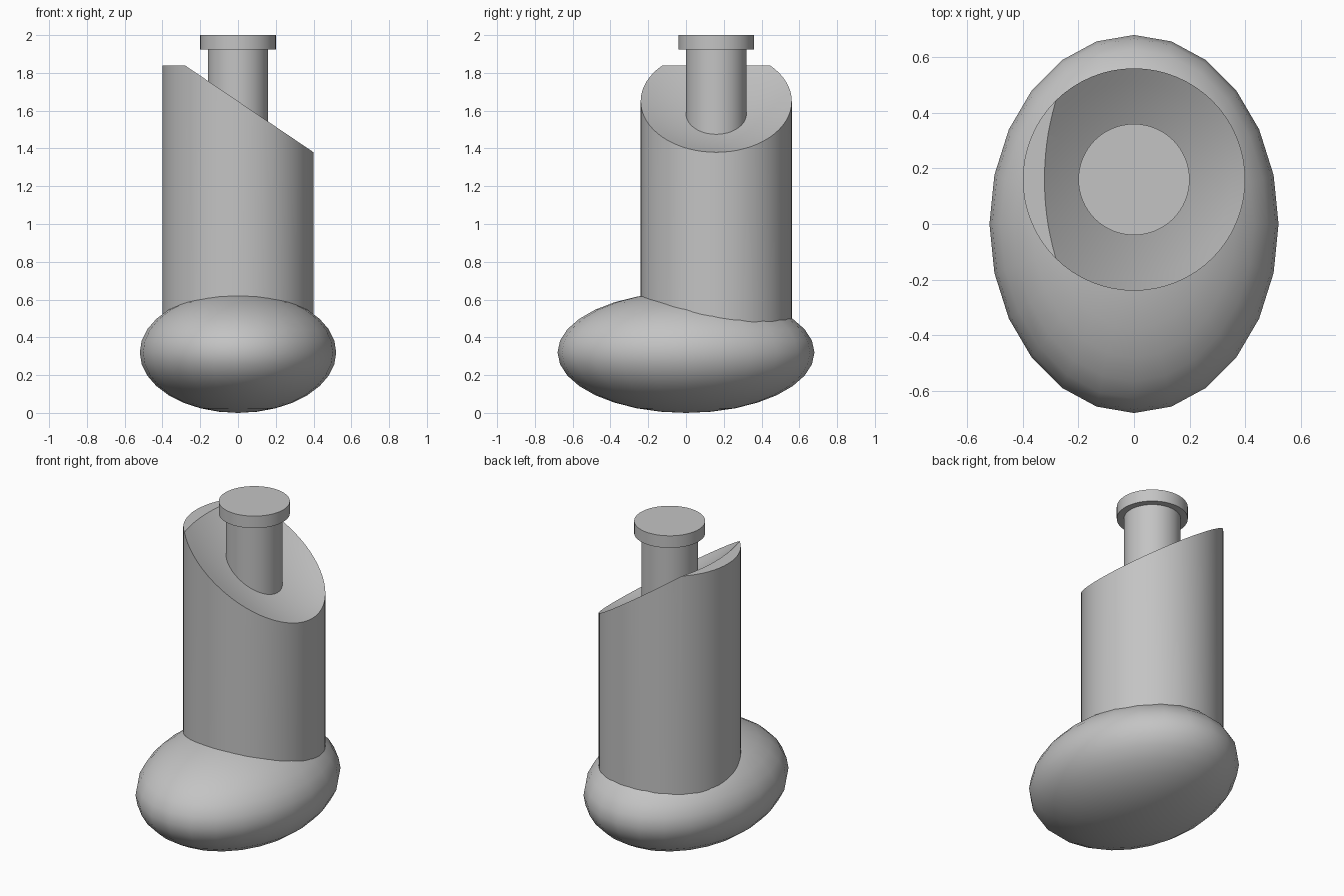
import bpy, bmesh, math
from mathutils import Vector

old = bpy.data.objects.get("Cube")
if old:
    bpy.data.objects.remove(old, do_unlink=True)

grey = bpy.data.materials.new("plain_grey")
grey.use_nodes = True
grey.diffuse_color = (0.55, 0.55, 0.55, 1)
grey.node_tree.nodes["Principled BSDF"].inputs["Base Color"].default_value = (0.55, 0.55, 0.55, 1)

AXIS_Y = 0.16      # column and post share this vertical axis
SIDES = 64


def finish(obj, name, angle=30):
    obj.name = name
    obj.data.materials.clear()
    obj.data.materials.append(grey)
    bpy.ops.object.select_all(action="DESELECT")
    obj.select_set(True)
    bpy.context.view_layer.objects.active = obj
    bpy.ops.object.shade_smooth_by_angle(angle=math.radians(angle))


def cylinder(name, radius, z0, z1):
    bpy.ops.mesh.primitive_cylinder_add(vertices=SIDES, radius=radius, depth=z1 - z0,
                                        location=(0, AXIS_Y, (z0 + z1) / 2))
    finish(bpy.context.object, name)


# Foot: flattened ellipsoid
bpy.ops.mesh.primitive_uv_sphere_add(segments=24, ring_count=16, location=(0, 0, 0.32))
foot = bpy.context.object
foot.scale = (0.52, 0.68, 0.32)
bpy.ops.object.transform_apply(location=False, rotation=False, scale=True)
finish(foot, "foot", 60)


# Column: slanted top, dished between rim and axis
RADIUS, DISH = 0.4, 0.08


def top_height(x, r):
    return 1.65 - 0.676 * x - DISH * (1 - (r / RADIUS) ** 2)


bm = bmesh.new()


def ring(r, height):
    verts = []
    for i in range(SIDES):
        a = math.tau * i / SIDES
        x, y = r * math.cos(a), r * math.sin(a)
        verts.append(bm.verts.new((x, y + AXIS_Y, height(x, r))))
    return verts


rings = [ring(RADIUS, lambda x, r: 0.32)]
rings += [ring(RADIUS * k / 8, top_height) for k in range(8, 0, -1)]
for low, high in zip(rings, rings[1:]):
    for i in range(SIDES):
        j = (i + 1) % SIDES
        bm.faces.new((low[i], low[j], high[j], high[i]))
bm.faces.new(rings[0][::-1])
bm.faces.new(rings[-1])

# Level off the highest tip
cut = bmesh.ops.bisect_plane(bm, geom=bm.verts[:] + bm.edges[:] + bm.faces[:],
                             plane_co=Vector((0, 0, 1.84)), plane_no=Vector((0, 0, 1)),
                             clear_outer=True)
bmesh.ops.holes_fill(bm, edges=[e for e in bm.edges if e.is_boundary], sides=0)
bmesh.ops.recalc_face_normals(bm, faces=bm.faces[:])
mesh = bpy.data.meshes.new("column")
bm.to_mesh(mesh)
bm.free()
column = bpy.data.objects.new("column", mesh)
bpy.context.collection.objects.link(column)
finish(column, "column", 25)

# Post with a wider cap
cylinder("post", 0.16, 1.4, 1.93)
cylinder("post_cap", 0.2, 1.925, 2.0)
